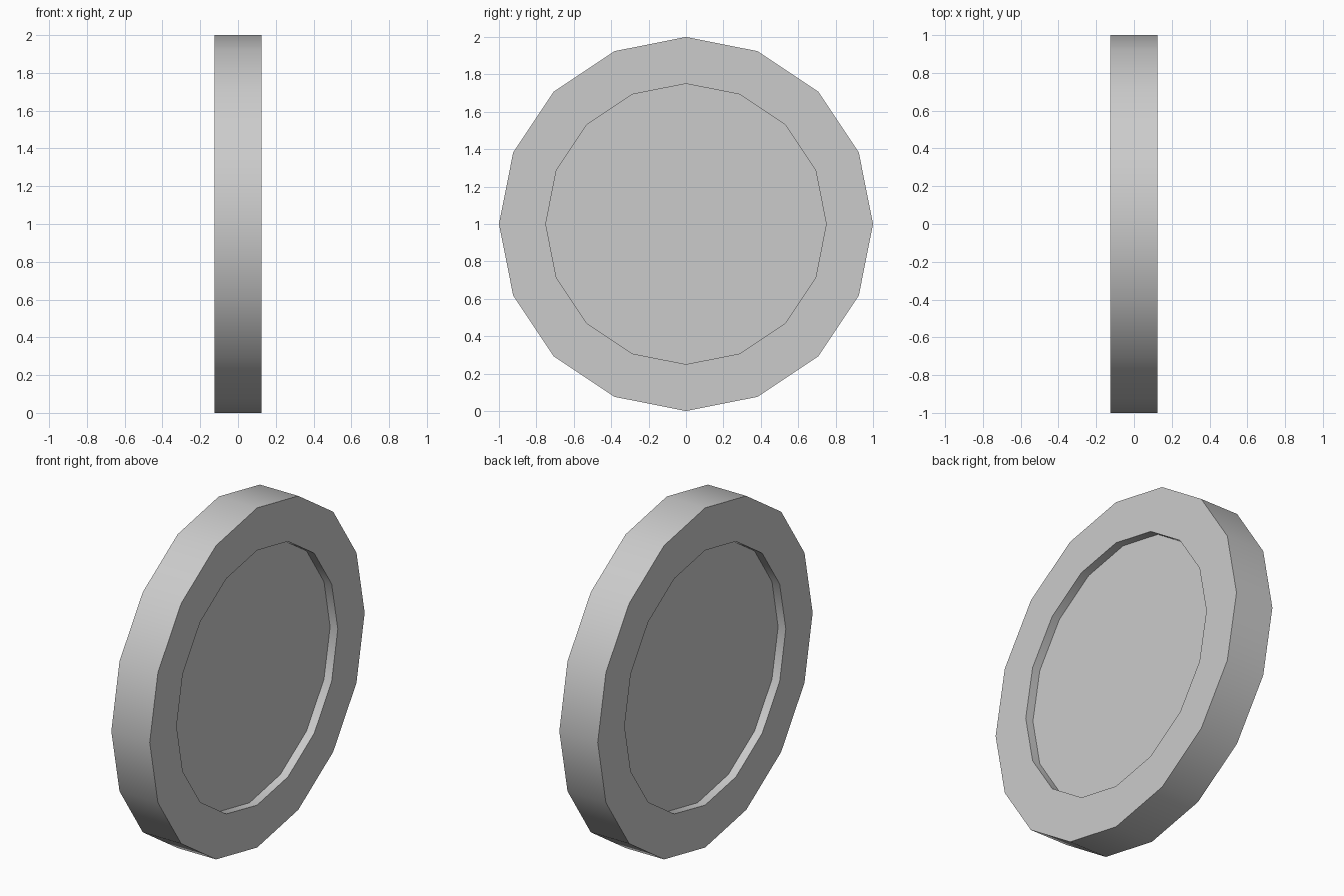
import bpy, bmesh, math

if "Cube" in bpy.data.objects:
    bpy.data.objects.remove(bpy.data.objects["Cube"])

SIDES = 16
# Disc profile across the thickness: (x, radius), left recess floor to right recess floor
PROFILE = [(-0.075, 0.75), (-0.125, 0.75), (-0.125, 1.0),
           (0.125, 1.0), (0.125, 0.75), (0.075, 0.75)]


def lathe_x(name, profile, sides, centre_z):
    """Revolve a profile around the x axis and cap both ends."""
    bm = bmesh.new()
    rings = []
    for x, r in profile:
        rings.append([bm.verts.new((x, r * math.cos(a), centre_z + r * math.sin(a)))
                      for a in (2 * math.pi * i / sides for i in range(sides))])
    for a, b in zip(rings, rings[1:]):
        for i in range(sides):
            j = (i + 1) % sides
            bm.faces.new((a[i], a[j], b[j], b[i]))
    bm.faces.new(rings[0])
    bm.faces.new(rings[-1])
    bmesh.ops.recalc_face_normals(bm, faces=bm.faces[:])
    mesh = bpy.data.meshes.new(name)
    bm.to_mesh(mesh)
    bm.free()
    obj = bpy.data.objects.new(name, mesh)
    bpy.context.collection.objects.link(obj)
    return obj


# Upright wheel disc with a raised rim on both faces
disc = lathe_x("wheel_disc", PROFILE, SIDES, 1.0)
bpy.context.view_layer.objects.active = disc
disc.select_set(True)
bpy.ops.object.shade_smooth_by_angle(angle=math.radians(30))
